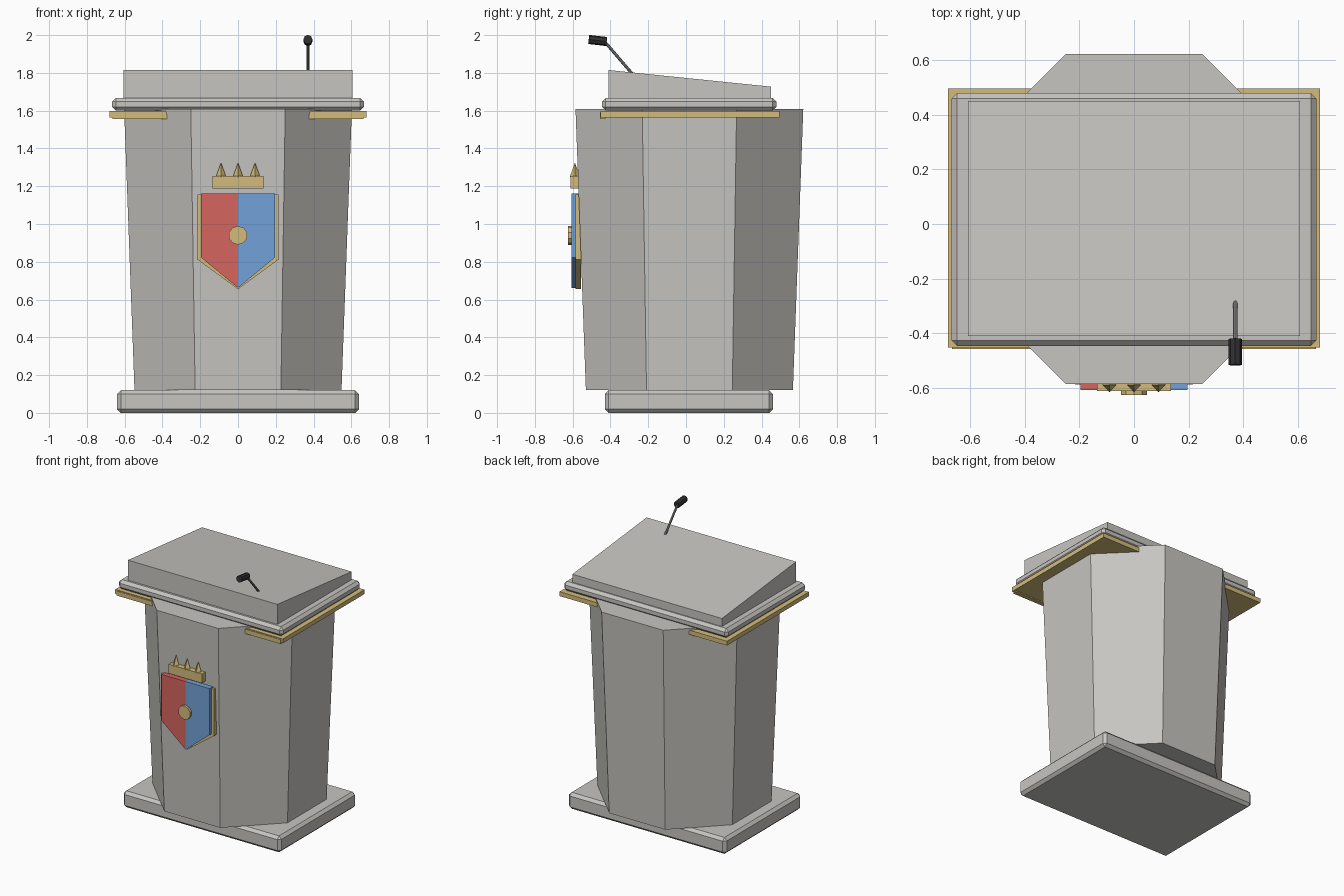
import bpy, bmesh, math
from mathutils import Vector

cube = bpy.data.objects.get("Cube")
if cube:
    bpy.data.objects.remove(cube, do_unlink=True)


def material(name, r, g, b):
    m = bpy.data.materials.new(name)
    m.use_nodes = True
    m.diffuse_color = (r, g, b, 1)
    m.node_tree.nodes["Principled BSDF"].inputs["Base Color"].default_value = (r, g, b, 1)
    return m


STONE = material("stone_grey", .57, .56, .53)
GOLD = material("gold", .65, .50, .20)
RED = material("red", .67, .13, .115)
BLUE = material("blue", .17, .36, .69)
METAL = material("stem_grey", .27, .27, .27)
BLACK = material("microphone_black", .03, .03, .033)

CY = .018  # depth centre of the main body


def finish(name, bm, mat):
    bmesh.ops.recalc_face_normals(bm, faces=bm.faces)
    mesh = bpy.data.meshes.new(name)
    bm.to_mesh(mesh)
    bm.free()
    mesh.materials.append(mat)
    ob = bpy.data.objects.new(name, mesh)
    bpy.context.collection.objects.link(ob)
    return ob


def box(name, mat, x, y, z, bevel=0):
    """Box from (min, max) pairs, with an optional chamfer."""
    bm = bmesh.new()
    bmesh.ops.create_cube(bm, size=1)
    for v in bm.verts:
        v.co = [(a + b) / 2 + c * (b - a) for c, (a, b) in zip(v.co, (x, y, z))]
    if bevel:
        bmesh.ops.bevel(bm, geom=bm.edges[:], offset=bevel, segments=1, affect='EDGES')
    return finish(name, bm, mat)


def prism(name, mat, profile, axis, lo, hi):
    """Extrude a 2D profile along x (points are y, z) or y (points are x, z)."""
    bm = bmesh.new()
    place = (lambda p: (lo, *p)) if axis == 'x' else (lambda p: (p[0], lo, p[1]))
    face = bm.faces.new([bm.verts.new(place(p)) for p in profile])
    new = bmesh.ops.extrude_face_region(bm, geom=[face])["geom"]
    shift = Vector((hi - lo, 0, 0)) if axis == 'x' else Vector((0, hi - lo, 0))
    bmesh.ops.translate(bm, vec=shift, verts=[g for g in new if isinstance(g, bmesh.types.BMVert)])
    return finish(name, bm, mat)


def rod(name, mat, start, end, r1, r2, sides, turn=0):
    """Cylinder or cone running from start to end."""
    a, b = Vector(start), Vector(end)
    bm = bmesh.new()
    bmesh.ops.create_cone(bm, cap_ends=True, segments=sides, radius1=r1, radius2=r2,
                          depth=(b - a).length)
    ob = finish(name, bm, mat)
    ob.location = (a + b) / 2
    ob.rotation_euler = (b - a).to_track_quat('Z', 'Y').to_euler()
    if turn:
        ob.rotation_euler.z += turn
    return ob


# Plinth and flared octagonal body
box("plinth", STONE, (-.64, .64), (-.43, .46), (0, .12), .02)
octagon = 1 / math.cos(math.pi / 8)
rod("body", STONE, (0, CY, .12), (0, CY, 1.61), .548 * octagon, .603 * octagon, 8, math.pi / 8)

# Gold trim, chamfered shelf and sloping desk
box("gold_trim", GOLD, (-.68, .68), (-.452, .496), (1.565, 1.597))
box("gold_front_lip", GOLD, (-.665, .665), (-.456, -.425), (1.557, 1.59))
box("shelf", STONE, (-.667, .667), (-.445, .478), (1.6, 1.668), .02)
prism("sloping_desk", STONE, [(-.41, 1.65), (.45, 1.65), (.45, 1.727), (-.41, 1.815)],
      'x', -.607, .607)

# Shield: gold backing with a red and a blue half
prism("shield_backing", GOLD,
      [(-.215, 1.155), (-.215, .812), (0, .655), (.215, .812), (.215, 1.155)],
      'y', -.586, -.555)
for side, name, mat in ((-1, "shield_right_half", RED), (1, "shield_left_half", BLUE)):
    prism(name, mat, [(0, 1.162), (0, .662), (side * .195, .822), (side * .195, 1.162)],
          'y', -.607, -.57)
rod("shield_boss", GOLD, (0, -.59, .94), (0, -.624, .94), .05, .05, 10)

# Crown above the shield
box("crown_band", GOLD, (-.135, .135), (-.611, -.56), (1.187, 1.255))
for i, x in enumerate((-.09, 0, .09)):
    rod(f"crown_spike_{i + 1}", GOLD, (x, -.588, 1.25), (x, -.588, 1.325), .027, 0, 4)

# Gooseneck microphone
rod("microphone_stem", METAL, (.37, -.28, 1.79), (.37, -.43, 1.965), .008, .008, 8)
rod("microphone_head", BLACK, (.37, -.42, 1.966), (.37, -.515, 1.977), .024, .024, 8)
